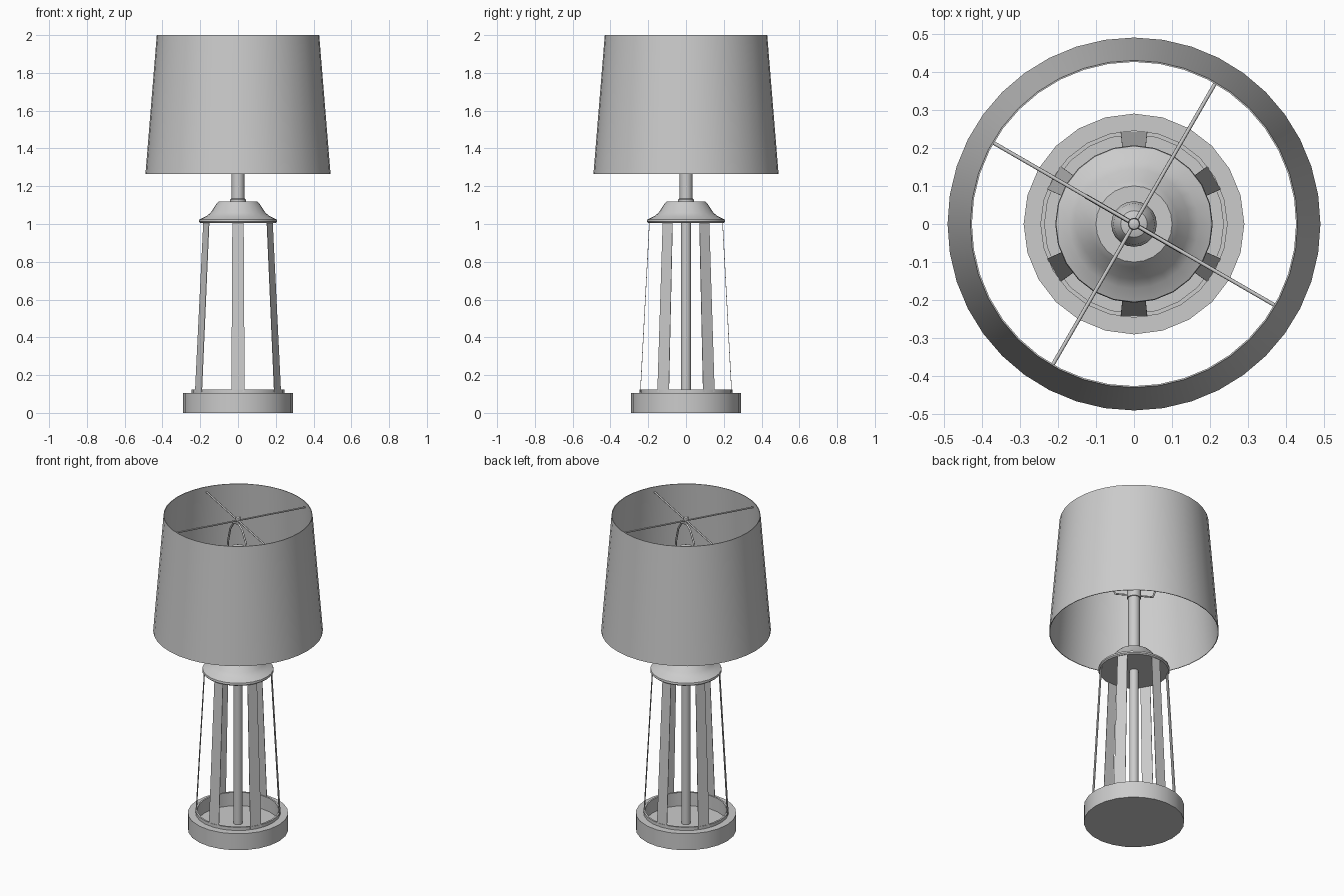
import bpy, bmesh, math
from mathutils import Vector, Matrix

cube = bpy.data.objects.get("Cube")
if cube:
    bpy.data.objects.remove(cube, do_unlink=True)

# One plain grey for the whole lamp
GREY = (0.6, 0.6, 0.6, 1)
grey = bpy.data.materials.new("plain_grey")
grey.use_nodes = True
grey.diffuse_color = GREY
grey.node_tree.nodes["Principled BSDF"].inputs["Base Color"].default_value = GREY


def add_mesh(name, bm, smooth=True):
    bmesh.ops.recalc_face_normals(bm, faces=bm.faces)
    mesh = bpy.data.meshes.new(name)
    bm.to_mesh(mesh)
    bm.free()
    obj = bpy.data.objects.new(name, mesh)
    bpy.context.collection.objects.link(obj)
    mesh.materials.append(grey)
    if smooth:
        bpy.ops.object.select_all(action='DESELECT')
        obj.select_set(True)
        bpy.context.view_layer.objects.active = obj
        bpy.ops.object.shade_smooth_by_angle(angle=math.radians(35))
    return obj


def lathe(name, profile, sides=24):
    """Spin a list of (radius, height) points round the z axis."""
    bm = bmesh.new()
    verts = [bm.verts.new((r, 0, z)) for r, z in profile]
    edges = [bm.edges.new(pair) for pair in zip(verts, verts[1:])]
    bmesh.ops.spin(bm, geom=verts + edges, axis=(0, 0, 1), cent=(0, 0, 0),
                   angle=math.tau, steps=sides)
    bmesh.ops.remove_doubles(bm, verts=bm.verts, dist=0.0005)
    return add_mesh(name, bm)


def rod(name, points, radius, closed=False):
    """Round wire through a few points."""
    curve = bpy.data.curves.new(name, 'CURVE')
    curve.dimensions = '3D'
    curve.bevel_depth = radius
    curve.bevel_resolution = 2
    curve.use_fill_caps = True
    spline = curve.splines.new('POLY')
    spline.points.add(len(points) - 1)
    for p, co in zip(spline.points, points):
        p.co = (*co, 1)
    spline.use_cyclic_u = closed
    curve.materials.append(grey)
    obj = bpy.data.objects.new(name, curve)
    bpy.context.collection.objects.link(obj)
    return obj


def polar(radius, angle, z):
    return Vector((radius * math.cos(angle), radius * math.sin(angle), z))


# Base: a drum with a raised rim round a recessed floor
lathe("base", [(0, 0), (0.29, 0), (0.29, 0.105), (0.246, 0.105), (0.246, 0.125),
               (0.235, 0.125), (0.235, 0.04), (0, 0.04)])

# Central pole, cap and neck
lathe("center_pole", [(0, 0.03), (0.027, 0.03), (0.027, 1.02), (0, 1.02)], 16)
lathe("cap", [(0, 1.005), (0.2, 1.005), (0.207, 1.012), (0.205, 1.024), (0.17, 1.04),
              (0.145, 1.06), (0.115, 1.105), (0.1, 1.12), (0, 1.12)])
lathe("neck", [(0, 1.11), (0.042, 1.11), (0.042, 1.13), (0.034, 1.135),
               (0.034, 1.5), (0, 1.5)], 16)

# Six thin slats leaning inward from the rim to the cap
for i in range(6):
    bm = bmesh.new()
    for half, radius, z in ((0.035, 0.243, 0.11), (0.03, 0.195, 1.01)):
        for x, y in ((-half, 0), (half, 0), (half, -0.003), (-half, -0.003)):
            bm.verts.new((x, radius + y, z))
    bmesh.ops.convex_hull(bm, input=bm.verts)
    bm.transform(Matrix.Rotation(math.tau * i / 6, 4, 'Z'))
    add_mesh(f"slat_{i + 1}", bm, smooth=False)

# Socket and bulb
lathe("socket", [(0, 1.49), (0.04, 1.49), (0.04, 1.6), (0.03, 1.61), (0, 1.61)], 16)
lathe("bulb", [(0, 1.6), (0.028, 1.6), (0.035, 1.64), (0.054, 1.69), (0.06, 1.73),
               (0.054, 1.77), (0.035, 1.8), (0, 1.812)], 20)

# Harp: a wire loop round the bulb, in line with one pair of spider arms
HARP = math.radians(150)
right_side = [(0.11, 1.51), (0.135, 1.58), (0.145, 1.68), (0.135, 1.78),
              (0.105, 1.87), (0.055, 1.93)]
outline = right_side + [(0, 1.95)] + [(-r, z) for r, z in reversed(right_side)]
rod("harp", [polar(r, HARP, z) for r, z in outline], 0.006, closed=True)

# Spider arms and finial
for i in range(2):
    angle = HARP + i * math.pi / 2
    rod(f"spider_arm_{i + 1}", [polar(-0.43, angle, 1.965), polar(0.43, angle, 1.965)], 0.005)
lathe("finial", [(0, 1.94), (0.011, 1.94), (0.011, 1.965), (0.016, 1.975),
                 (0.014, 1.988), (0, 1.995)], 12)

# Shade: a thin tapered shell, open at both ends
lathe("shade", [(0.49, 1.265), (0.43, 2.0), (0.426, 2.0), (0.486, 1.265), (0.49, 1.265)], 40)
